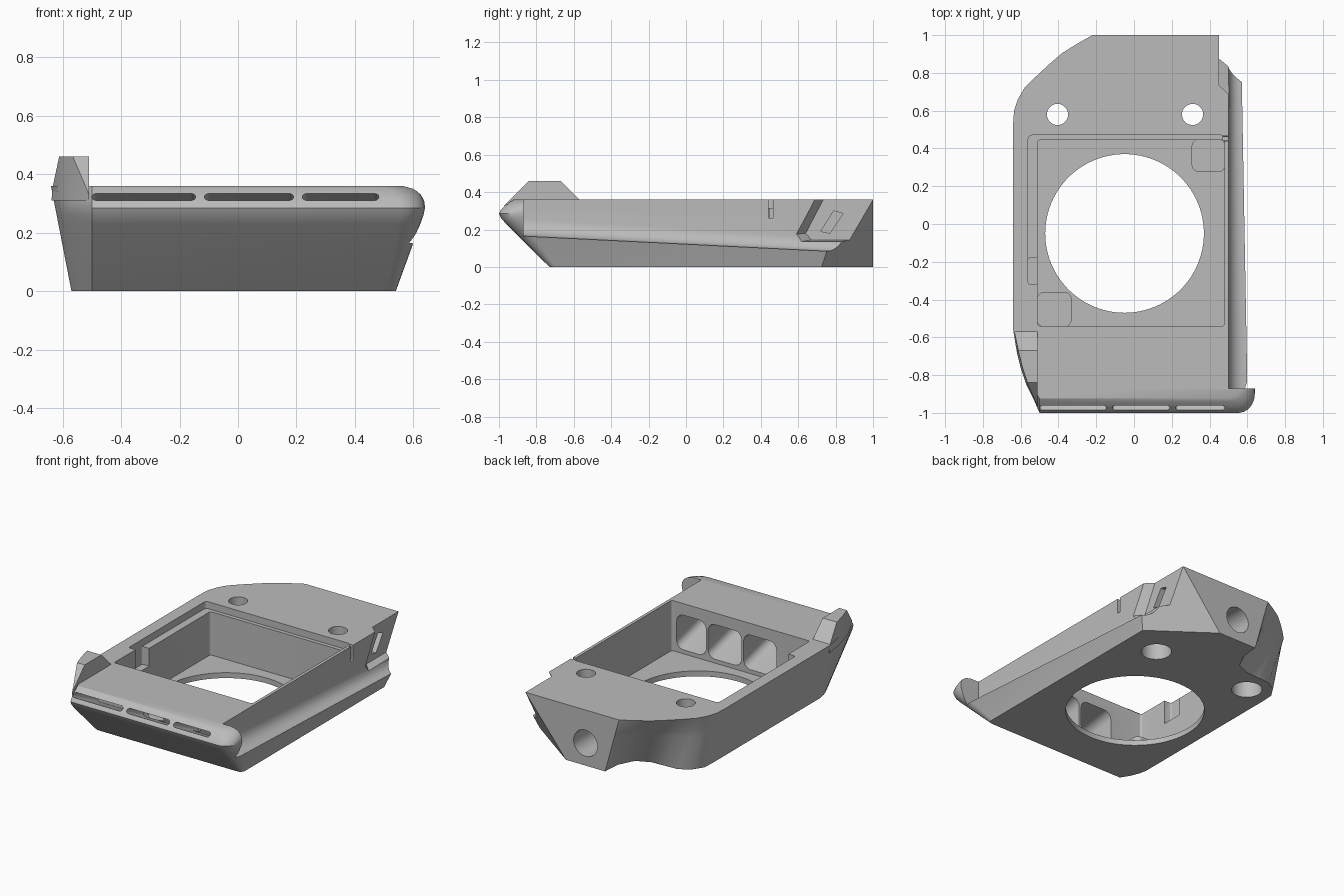
import bpy, bmesh, math
from mathutils import Vector

cube = bpy.data.objects.get("Cube")
if cube:
    bpy.data.objects.remove(cube, do_unlink=True)

grey = bpy.data.materials.new("light grey plastic")
grey.use_nodes = True
grey.diffuse_color = (0.5, 0.5, 0.5, 1)
for node in grey.node_tree.nodes:
    if node.type == 'BSDF_PRINCIPLED':
        node.inputs["Base Color"].default_value = (0.5, 0.5, 0.5, 1)


def to_object(name, bm):
    bmesh.ops.recalc_face_normals(bm, faces=bm.faces)
    mesh = bpy.data.meshes.new(name)
    bm.to_mesh(mesh)
    bm.free()
    obj = bpy.data.objects.new(name, mesh)
    obj.data.materials.append(grey)
    bpy.context.scene.collection.objects.link(obj)
    return obj


def loft_mesh(rings):
    """Skin a stack of equal-length rings and cap both ends."""
    bm = bmesh.new()
    loops = [[bm.verts.new(p) for p in ring] for ring in rings]
    n = len(loops[0])
    for a, b in zip(loops, loops[1:]):
        for i in range(n):
            j = (i + 1) % n
            bm.faces.new((a[i], a[j], b[j], b[i]))
    bm.faces.new(loops[0][::-1])
    bm.faces.new(loops[-1])
    return bm


def loft(name, rings):
    return to_object(name, loft_mesh(rings))


def place(pts, axis, d):
    """Put 2D points on the plane at distance d along an axis."""
    if axis == 'x':
        return [(d, p, q) for p, q in pts]
    if axis == 'y':
        return [(p, d, q) for p, q in pts]
    return [(p, q, d) for p, q in pts]


def prism(name, pts, axis, d0, d1):
    return loft(name, [place(pts, axis, d0), place(pts, axis, d1)])


def rounded(x0, x1, y0, y1, r, steps=6):
    pts = []
    corners = ((x1 - r, y1 - r), (x0 + r, y1 - r), (x0 + r, y0 + r), (x1 - r, y0 + r))
    for k, (cx, cy) in enumerate(corners):
        for i in range(steps + 1):
            a = math.pi / 2 * (k + i / steps)
            pts.append((cx + r * math.cos(a), cy + r * math.sin(a)))
    return pts


def circle(cx, cy, r, n=48):
    return [(cx + r * math.cos(2 * math.pi * i / n), cy + r * math.sin(2 * math.pi * i / n))
            for i in range(n)]


def boolean(target, tool, operation='DIFFERENCE'):
    mod = target.modifiers.new("cut", 'BOOLEAN')
    mod.operation = operation
    mod.solver = 'EXACT'
    mod.object = tool
    deps = bpy.context.evaluated_depsgraph_get()
    mesh = bpy.data.meshes.new_from_object(target.evaluated_get(deps))
    target.modifiers.clear()
    target.data = mesh
    bpy.data.objects.remove(tool, do_unlink=True)


# Outer shell: sloped front, flared sides, rear corner blending to a waisted base
REAR_LOW = [(-.12, 1), (-.13, .88), (-.18, .78), (-.27, .74), (-.36, .735),
            (-.45, .73), (-.52, .69), (-.565, .62), (-.57, .55)]
REAR_TOP = [(-.22, 1), (-.3, .955), (-.38, .905), (-.45, .845), (-.52, .78),
            (-.58, .72), (-.615, .66), (-.635, .6), (-.64, .53)]


def shell_ring(z, front, right):
    t = z / .36
    rear = [Vector(a).lerp(Vector(b), t) for a, b in zip(REAR_LOW, REAR_TOP)]
    left, depth = rear[-1].x, front + .56
    side = [(left, -.56)] + [(left + dx * (.5 + .5 * t), -.56 + depth * f)
                             for dx, f in ((.018, .3), (.065, .65), (.14, 1))]
    r = .03 + .07 * t
    corner = [(right - r + r * math.sin(a), front + r * 1.2 * (1 - math.cos(a)))
              for a in (i * math.pi / 10 for i in range(6))]
    return [(x, y, z) for x, y in side + corner + [(right, 1)] + [tuple(p) for p in rear]]


LAYERS = [(0, -.73, .54), (.23, -.962, .624), (.26, -.988, .635), (.285, -1, .64),
          (.305, -.99, .638), (.33, -.965, .628), (.35, -.94, .608), (.36, -.925, .58)]
bm = loft_mesh([shell_ring(*layer) for layer in LAYERS])
# Slanted rear right corner
bmesh.ops.bisect_plane(bm, geom=bm.verts[:] + bm.edges[:] + bm.faces[:], plane_co=(.16, 1, 0),
                       plane_no=Vector((.26, .36, -.21)).normalized(), clear_outer=True)
bmesh.ops.holes_fill(bm, edges=[e for e in bm.edges if e.is_boundary])
body = to_object("body_shell", bm)


# Coved channel along the right side
def cove(y, edge):
    rim = .54 + .36 * edge
    r = rim - .5 - .008
    arc = [(.5 + r * (1 - math.cos(a)), edge + r * (1 - math.sin(a)))
           for a in (i * math.pi / 12 for i in range(7))]
    return place([(.5, .6)] + arc + [(.9, edge), (.9, .6)], 'y', y)


boolean(body, loft("channel", [cove(-.87, .165), cove(1.1, .067)]))

# Stepped recess with a slanted shoulder behind the right wall
inner = [(.64, .18), (.755, .4), (1.2, .4), (1.2, .145), (.67, .145)]
outer = [(.53, .17), (.655, .4), (1.2, .4), (1.2, .125), (.56, .125)]
boolean(body, loft("clip_recess", [place(inner, 'x', .45), place(outer, 'x', .56)]))
boolean(body, prism("clip_slot", [(.72, .19), (.77, .18), (.84, .285), (.79, .30)], 'x', .39, .6))

# Main tray, locating ledge, latch notch and round opening
boolean(body, prism("tray", rounded(-.51, .48, -.54, .445, .015), 'z', .035, .6))
boolean(body, prism("ledge", rounded(-.56, .479, -.32, .47, .02), 'z', .315, .6))
boolean(body, prism("notch", rounded(-.56, -.45, -.319, -.18, .01), 'z', .2, .6))
boolean(body, prism("wall_slit", rounded(.44, .465, .26, .5, .005), 'x', .47, .6))
boolean(body, prism("opening", circle(-.05, -.05, .42, 96), 'z', -.1, .2))

# Screw holes with counterbores, and the rear socket
for x in (-.405, .31):
    boolean(body, prism("screw_hole", circle(x, .58, .056), 'z', -.1, .6))
    boolean(body, prism("counterbore", circle(x, .58, .092), 'z', -.1, .2))
boolean(body, prism("rear_socket", circle(.02, .145, .085), 'y', .76, 1.2))

# Finger scoop: hull of two spheres
bm = bmesh.new()
for x in (-.085, .75):
    made = bmesh.ops.create_uvsphere(bm, u_segments=48, v_segments=24, radius=.122)
    bmesh.ops.translate(bm, verts=made["verts"], vec=(x, -.77, .422))
hull = bmesh.ops.convex_hull(bm, input=bm.verts[:])
bmesh.ops.delete(bm, geom=[f for f in hull["geom_interior"] if isinstance(f, bmesh.types.BMVert)],
                 context='VERTS')
boolean(body, to_object("finger_scoop", bm))

# Air ducts from the tray wall, and the front vents feeding them
for x0, x1 in ((.235, .445), (-.02, .22), (-.27, -.035)):
    boolean(body, loft("duct", [place(rounded(x0, x1, .05, .29, .05), 'y', -.5),
                                place(rounded(x0, x1, .13, .25, .05), 'y', -.8)]))
for x0, x1 in ((-.5, -.145), (-.115, .19), (.22, .482)):
    boolean(body, loft("vent", [place(rounded(x0, x1, .342, .378, .0175), 'y', -1.05),
                                place(rounded(x0, x1, .18, .216, .0175), 'y', -.72)]))

# Raised thumb horn at the left front corner
foot = [(-.51, -.97), (-.57, -.85), (-.6, -.76), (-.62, -.68), (-.638, -.56), (-.51, -.56)]
crest = [(max(min(x + .012, -.51), -.628), y) for x, y in foot]
horn = loft("thumb_horn", [place(foot, 'z', .31), place(crest, 'z', .5)])
side = [(-.5, .3), (-.57, .36), (-.67, .46), (-.84, .46), (-.98, .32), (-.98, .3)]
boolean(horn, prism("horn_profile", side, 'x', -.8, -.4), 'INTERSECT')

# Corner pads on the tray floor
pads = [prism("rear_pad", rounded(.305, .485, .275, .45, .04), 'z', .02, .07),
        prism("front_pad", rounded(-.515, -.33, -.545, -.36, .04), 'z', .02, .07)]

# Smooth the curved faces and keep hard edges
bpy.ops.object.select_all(action='DESELECT')
for obj in [body, horn] + pads:
    obj.select_set(True)
    bpy.context.view_layer.objects.active = obj
bpy.ops.object.shade_smooth_by_angle(angle=math.radians(28))
